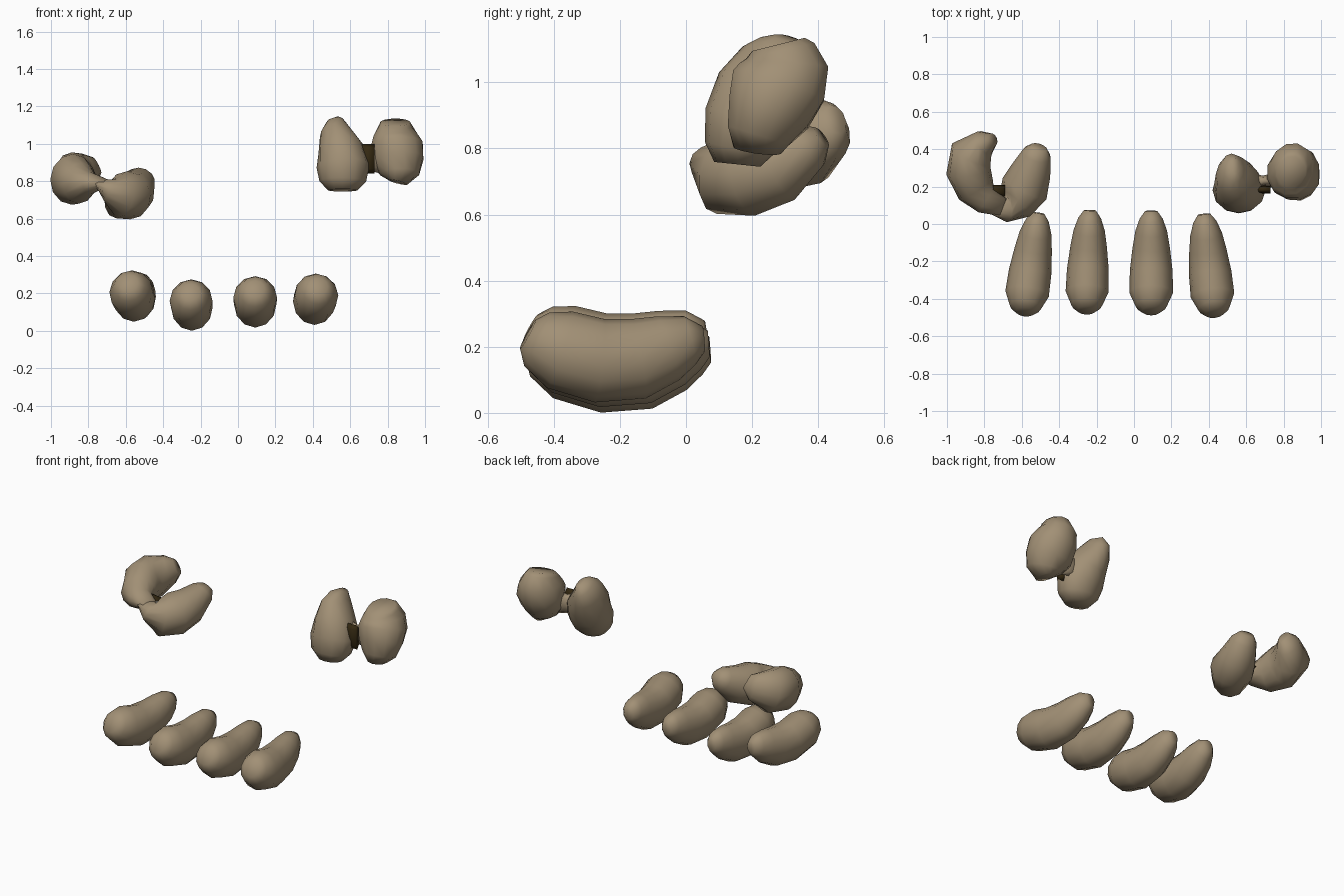
import bpy, bmesh, math
from mathutils import Vector, Matrix

def material(name, rgb):
    m = bpy.data.materials.new(name)
    m.diffuse_color = (*rgb, 1)
    return m

TAN = material("nut tan", (0.36, 0.28, 0.18))
DARK = material("dark brown", (0.035, 0.022, 0.006))

def loft(name, stations, up, mat=TAN, sides=12, matrix=Matrix()):
    """Skin elliptical rings: each station is x, y, z, half width, half height."""
    bm = bmesh.new()
    pts = [Vector(s[:3]) for s in stations]
    rings = []
    for i, s in enumerate(stations):
        t = (pts[min(i + 1, len(pts) - 1)] - pts[max(i - 1, 0)]).normalized()
        u = Vector(up)
        u = (u - t * u.dot(t)).normalized()
        w = t.cross(u)
        rings.append([bm.verts.new(matrix @ (pts[i] + w * s[3] * math.cos(a) + u * s[4] * math.sin(a)))
                      for a in (2 * math.pi * k / sides for k in range(sides))])
    for a, b in zip(rings, rings[1:]):
        for k in range(sides):
            n = (k + 1) % sides
            bm.faces.new((a[k], a[n], b[n], b[k]))
    bm.faces.new(rings[0][::-1])
    bm.faces.new(rings[-1])
    bmesh.ops.recalc_face_normals(bm, faces=bm.faces)
    for f in bm.faces:
        f.smooth = True
    me = bpy.data.meshes.new(name)
    bm.to_mesh(me)
    bm.free()
    me.materials.append(mat)
    ob = bpy.data.objects.new(name, me)
    bpy.context.collection.objects.link(ob)
    return ob

# Row of four curved nuts, concave side up
nut = [(0, -.268, .06, .05, .05), (0, -.24, .045, .085, .09), (0, -.17, .013, .117, .122),
       (0, -.05, -.020, .114, .127), (0, .07, -.014, .100, .122), (0, .16, .018, .085, .102),
       (0, .225, .042, .062, .075), (0, .266, .045, .033, .04)]
for i, (x, y, z, turn, wide) in enumerate([(-.548, -.205, .195, -8, 1), (-.245, -.193, .147, -2, .98),
                                           (.092, -.197, .164, 0, 1), (.402, -.212, .178, 6, 1)]):
    loft(f"row_nut_{i + 1}", nut, (0, 0, 1), matrix=Matrix.Translation((x, y, z))
         @ Matrix.Rotation(math.radians(turn), 4, 'Z') @ Matrix.Diagonal((wide, 1, 1, 1)))

# Left split nut: two lobes meeting at a pinched front
loft("left_pair_outer_lobe", [
    (-.755, .45, .885, .035, .05), (-.80, .435, .86, .07, .095), (-.87, .375, .825, .117, .135),
    (-.885, .28, .81, .12, .138), (-.845, .185, .79, .105, .11), (-.79, .125, .79, .075, .06),
    (-.70, .09, .79, .05, .02)], (0, 0, 1))
loft("left_pair_inner_lobe", [
    (-.51, .41, .835, .045, .035), (-.52, .375, .81, .078, .075), (-.55, .285, .75, .108, .115),
    (-.585, .19, .725, .13, .13), (-.635, .11, .72, .105, .12), (-.685, .075, .755, .065, .065),
    (-.75, .10, .79, .05, .02)], (0, 0, 1))
loft("left_pair_seam", [(-.79, .178, .80, .03, .01), (-.69, .178, .79, .03, .01)], (0, 0, 1), DARK, 6)

# Right split nut: two upright lobes leaning back
loft("right_pair_inner_lobe", [
    (.56, .155, .752, .08, .07), (.56, .16, .80, .125, .105), (.562, .18, .88, .142, .128),
    (.55, .22, .97, .123, .135), (.525, .27, 1.05, .088, .115), (.53, .30, 1.10, .06, .085),
    (.545, .31, 1.13, .025, .045)], (0, 1, 0))
loft("right_pair_outer_lobe", [
    (.855, .215, .795, .05, .075), (.865, .22, .84, .108, .10), (.855, .25, .91, .142, .13),
    (.85, .28, .99, .142, .15), (.84, .295, 1.05, .118, .14), (.84, .285, 1.095, .09, .11),
    (.84, .28, 1.115, .08, .085)], (.25, .97, 0))
# Thin dark face between the lobes, with a tan hinge behind it
loft("right_pair_seam", [(.66, .185, .92, .022, .078), (.73, .185, .92, .022, .078)], (0, 0, 1), DARK, 8)
loft("right_pair_hinge", [(.62, .23, .93, .045, .08), (.69, .23, .92, .028, .06),
                          (.77, .235, .92, .045, .08)], (0, 0, 1), TAN, 8)
